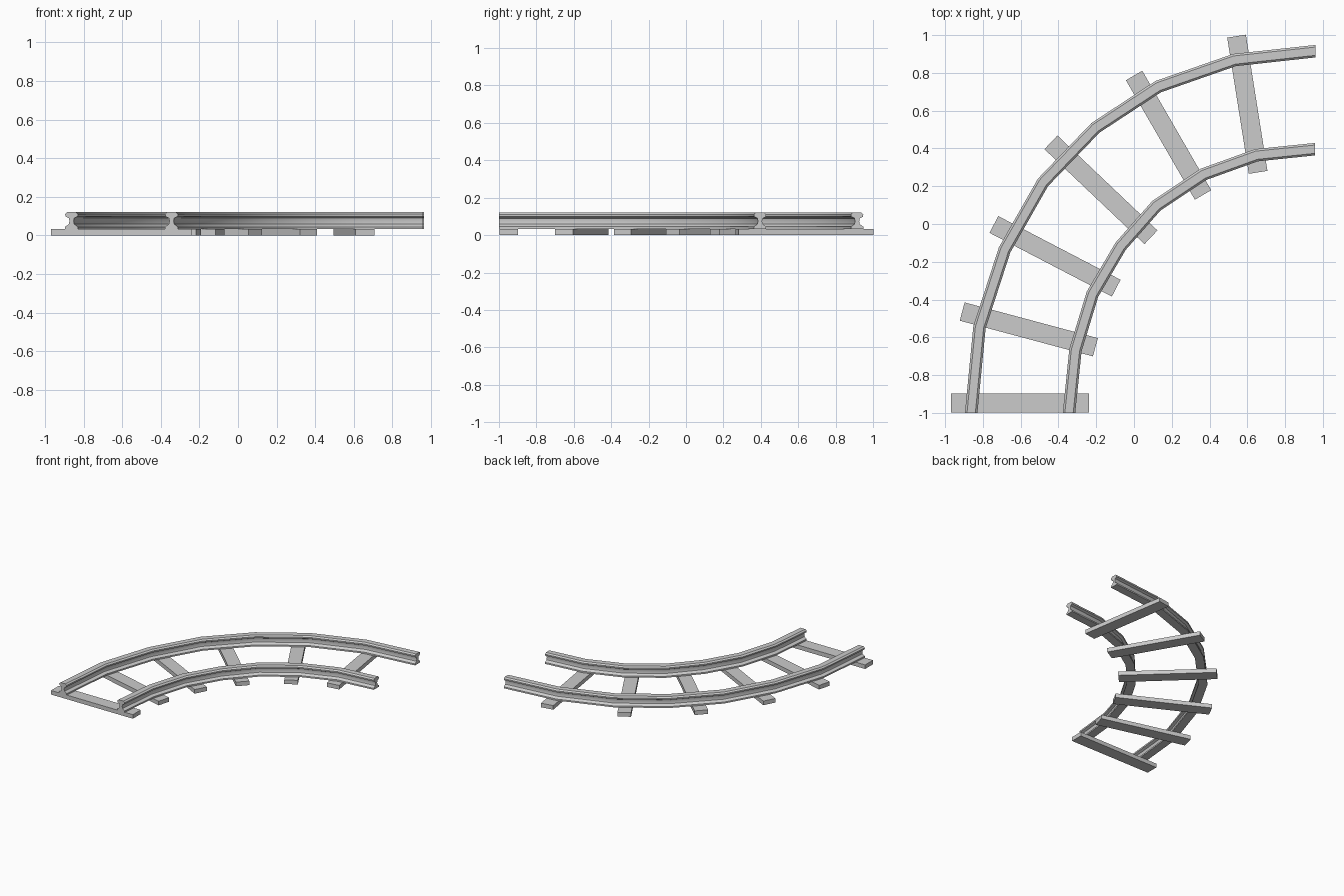
import bpy, bmesh, math
from mathutils import Vector, Matrix

cube = bpy.data.objects.get("Cube")
if cube:
    bpy.data.objects.remove(cube, do_unlink=True)

metal = bpy.data.materials.new("light grey")
metal.use_nodes = True
metal.diffuse_color = (0.6, 0.6, 0.6, 1)
metal.node_tree.nodes["Principled BSDF"].inputs["Base Color"].default_value = (0.6, 0.6, 0.6, 1)


def finish(name, bm):
    bmesh.ops.recalc_face_normals(bm, faces=bm.faces)
    mesh = bpy.data.meshes.new(name)
    bm.to_mesh(mesh)
    bm.free()
    mesh.materials.append(metal)
    obj = bpy.data.objects.new(name, mesh)
    bpy.context.collection.objects.link(obj)
    return obj


# Half of the rail section (half width, height), mirrored to a closed loop
HALF = [(0.033, 0.033), (0.033, 0.045), (0.014, 0.059), (0.011, 0.075),
        (0.014, 0.09), (0.032, 0.099), (0.033, 0.111), (0.022, 0.121)]
SECTION = HALF + [(-w, z) for w, z in reversed(HALF)]


def rail(name, points):
    """Sweep the section along a bent path with mitred joints and square ends."""
    pts = [Vector(p) for p in points]
    dirs = [(b - a).normalized() for a, b in zip(pts, pts[1:])]
    bm = bmesh.new()
    rings = []
    for i, p in enumerate(pts):
        if i == 0:
            side = Vector((1, 0))
        elif i == len(pts) - 1:
            side = Vector((0, -1))
        else:
            t = (dirs[i - 1] + dirs[i]).normalized()
            side = Vector((t.y, -t.x)) / t.dot(dirs[i])
        rings.append([bm.verts.new((*(p + side * w), z)) for w, z in SECTION])
    n = len(SECTION)
    for a, b in zip(rings, rings[1:]):
        for k in range(n):
            bm.faces.new((a[k], a[(k + 1) % n], b[(k + 1) % n], b[k]))
    bm.faces.new(rings[0])
    bm.faces.new(rings[-1])
    obj = finish(name, bm)
    bpy.ops.object.select_all(action='DESELECT')
    obj.select_set(True)
    bpy.context.view_layer.objects.active = obj
    bpy.ops.object.shade_smooth_by_angle(angle=math.radians(35))


rail("outer_rail", [(-0.862, -1), (-0.818, -0.547), (-0.685, -0.137), (-0.482, 0.22),
                    (-0.204, 0.509), (0.128, 0.727), (0.532, 0.868), (0.962, 0.915)])
rail("inner_rail", [(-0.344, -1), (-0.31, -0.668), (-0.22, -0.372), (-0.071, -0.118),
                    (0.119, 0.097), (0.368, 0.263), (0.648, 0.364), (0.957, 0.396)])

# Flat sleepers fanned around the bend: centre x, centre y, turn in degrees
SLEEPERS = [(-0.604, -0.948, 0), (-0.557, -0.558, -15), (-0.418, -0.171, -27.5),
            (-0.175, 0.181, -43.5), (0.183, 0.47, -60), (0.6, 0.634, -81)]
for i, (x, y, turn) in enumerate(SLEEPERS, 1):
    bm = bmesh.new()
    bmesh.ops.create_cube(bm, size=1, matrix=Matrix.Translation((x, y, 0.0165))
                          @ Matrix.Rotation(math.radians(turn), 4, 'Z')
                          @ Matrix.Diagonal((0.73, 0.1, 0.033, 1)))
    finish(f"sleeper_{i}", bm)
